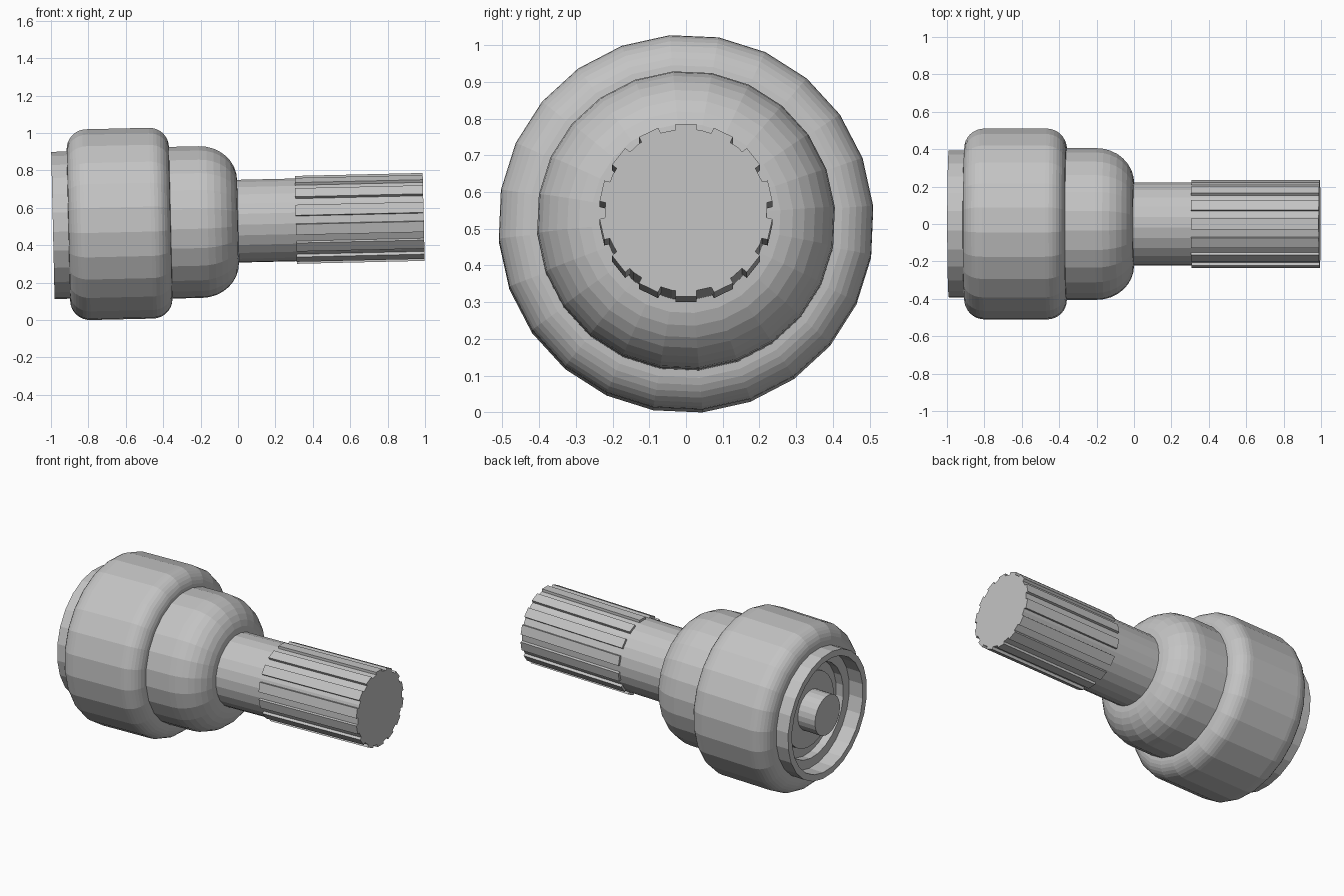
import bpy, bmesh, math
from mathutils import Matrix

if "Cube" in bpy.data.objects:
    bpy.data.objects.remove(bpy.data.objects["Cube"])

SIDES = 24
OFFSET = math.radians(10)
TILT = 0.023           # the whole joint rises slightly toward the shaft end
PLACE = Matrix.Translation((0, 0, 0.528)) @ Matrix.Rotation(-TILT, 4, 'Y')

steel = bpy.data.materials.new("grey steel")
steel.diffuse_color = (0.55, 0.55, 0.55, 1)
steel.use_nodes = True
steel.node_tree.nodes["Principled BSDF"].inputs["Base Color"].default_value = steel.diffuse_color


def finish(name, bm):
    bmesh.ops.recalc_face_normals(bm, faces=bm.faces)
    bm.transform(PLACE)
    mesh = bpy.data.meshes.new(name)
    bm.to_mesh(mesh)
    bm.free()
    mesh.materials.append(steel)
    obj = bpy.data.objects.new(name, mesh)
    bpy.context.collection.objects.link(obj)
    return obj


def arc(cx, cr, ax, ar, start, end, steps=8):
    """Elliptical arc of (axis position, radius) points, angles in degrees."""
    pts = []
    for i in range(steps + 1):
        a = math.radians(start + (end - start) * i / steps)
        pts.append((cx + ax * math.cos(a), cr + ar * math.sin(a)))
    return pts


def lathe(name, profile, smooth_arcs=False):
    """Revolve (axis position, radius) points about x; radius 0 closes an end."""
    bm = bmesh.new()
    rings = []
    for u, r in profile:
        if r == 0:
            rings.append([bm.verts.new((u, 0, 0))] * SIDES)
            continue
        angles = [OFFSET + 2 * math.pi * k / SIDES for k in range(SIDES)]
        rings.append([bm.verts.new((u, r * math.sin(a), r * math.cos(a))) for a in angles])
    for a, b in zip(rings, rings[1:]):
        for k in range(SIDES):
            n = (k + 1) % SIDES
            quad = list(dict.fromkeys((a[k], a[n], b[n], b[k])))
            bm.faces.new(quad)
    return finish(name, bm)


# outer housing, domed neck and the stepped hollow at the back with its boss
housing = [(-0.99, 0), (-0.99, 0.125), (-0.87, 0.125),
           (-0.87, 0.235), (-0.845, 0.235), (-0.845, 0.295),
           (-0.895, 0.295), (-0.895, 0.355), (-0.99, 0.355),
           (-0.99, 0.395), (-0.907, 0.395)]
housing += arc(-0.80, 0.407, 0.107, 0.105, 180, 90)
housing += arc(-0.465, 0.407, 0.105, 0.105, 90, 0)
housing += arc(-0.20, 0.222, 0.20, 0.185, 90, 0)
housing += [(0.0, 0)]
lathe("joint_housing", housing)

# plain shaft
lathe("shaft", [(-0.02, 0), (-0.02, 0.222), (0.993, 0.222), (0.993, 0)])

# splines around the shaft end
bm = bmesh.new()
for k in range(14):
    box = bmesh.ops.create_cube(bm, size=1)["verts"]
    m = (Matrix.Rotation(2 * math.pi * k / 14, 4, 'X')
         @ Matrix.Translation((0.651, 0, 0.2175))
         @ Matrix.Diagonal((0.684, 0.058, 0.035, 1)))
    bmesh.ops.transform(bm, matrix=m, verts=box)
finish("shaft_splines", bm)
